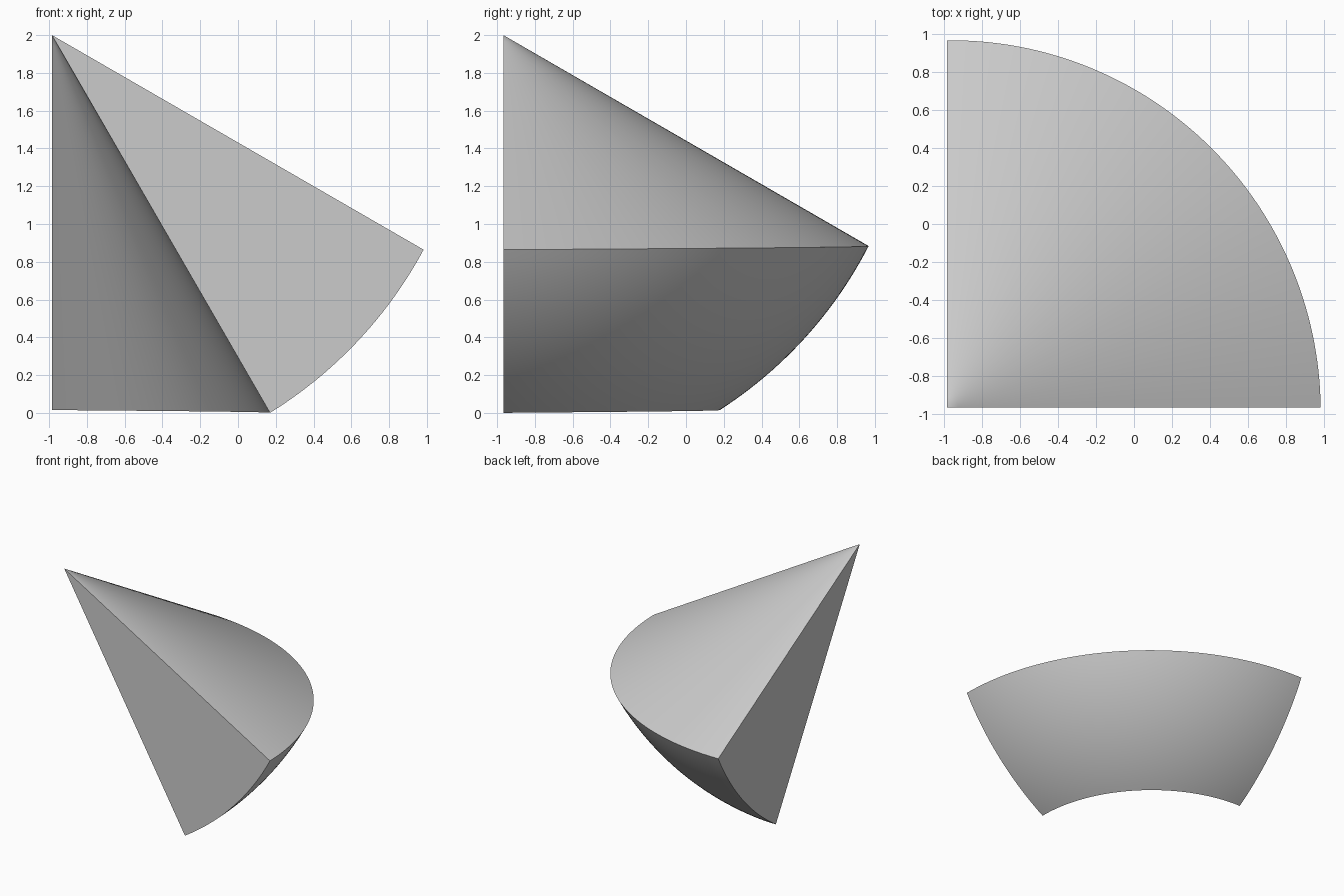
import bpy
import bmesh
from math import radians, sin, cos
from mathutils import Vector

cube = bpy.data.objects.get("Cube")
if cube:
    bpy.data.objects.remove(cube, do_unlink=True)

APEX = Vector((-0.985, -0.967, 2.0))
TURNS, STEPS = 64, 24
NEAR, FAR = radians(30), radians(60)
TIP = 0.03          # small ring that keeps the cone shading clean


def radius(u, v):
    """Slightly shrinking radius; u goes round, v goes outward."""
    return 2.309 - 0.037 * v - u * (0.017 + 0.022 * v)


def point(i, j, scale=1.0):
    u, v = i / TURNS, j / STEPS
    phi, theta = radians(90) * u, NEAR + (FAR - NEAR) * v
    ray = Vector((sin(theta) * cos(phi), sin(theta) * sin(phi), -cos(theta)))
    return APEX + ray * radius(u, v) * scale


bm = bmesh.new()
apex = bm.verts.new(APEX)

# Curved cap
cap = [[bm.verts.new(point(i, j)) for j in range(STEPS + 1)]
       for i in range(TURNS + 1)]
for i in range(TURNS):
    for j in range(STEPS):
        bm.faces.new((cap[i][j], cap[i + 1][j],
                      cap[i + 1][j + 1], cap[i][j + 1]))

# Inner and outer cone walls
tips = {}
for j in (0, STEPS):
    ring = [bm.verts.new(point(i, j, TIP)) for i in range(TURNS + 1)]
    tips[j] = ring
    for i in range(TURNS):
        bm.faces.new((ring[i], ring[i + 1], cap[i + 1][j], cap[i][j]))
        bm.faces.new((apex, ring[i + 1], ring[i]))

# Two flat cut sides
for i in (0, TURNS):
    bm.faces.new([apex, tips[0][i]] + cap[i] + [tips[STEPS][i]])

bmesh.ops.recalc_face_normals(bm, faces=bm.faces[:])
mesh = bpy.data.meshes.new("cone_sector")
bm.to_mesh(mesh)
bm.free()

sector = bpy.data.objects.new("cone_sector", mesh)
bpy.context.collection.objects.link(sector)

# Plain grey
grey = bpy.data.materials.new("light_grey")
grey.use_nodes = True
colour = (0.6, 0.6, 0.6, 1.0)
grey.diffuse_color = colour
grey.node_tree.nodes["Principled BSDF"].inputs["Base Color"].default_value = colour
mesh.materials.append(grey)

# Smooth curves, sharp edges
bpy.ops.object.select_all(action='DESELECT')
sector.select_set(True)
bpy.context.view_layer.objects.active = sector
bpy.ops.object.shade_smooth_by_angle(angle=radians(30))
